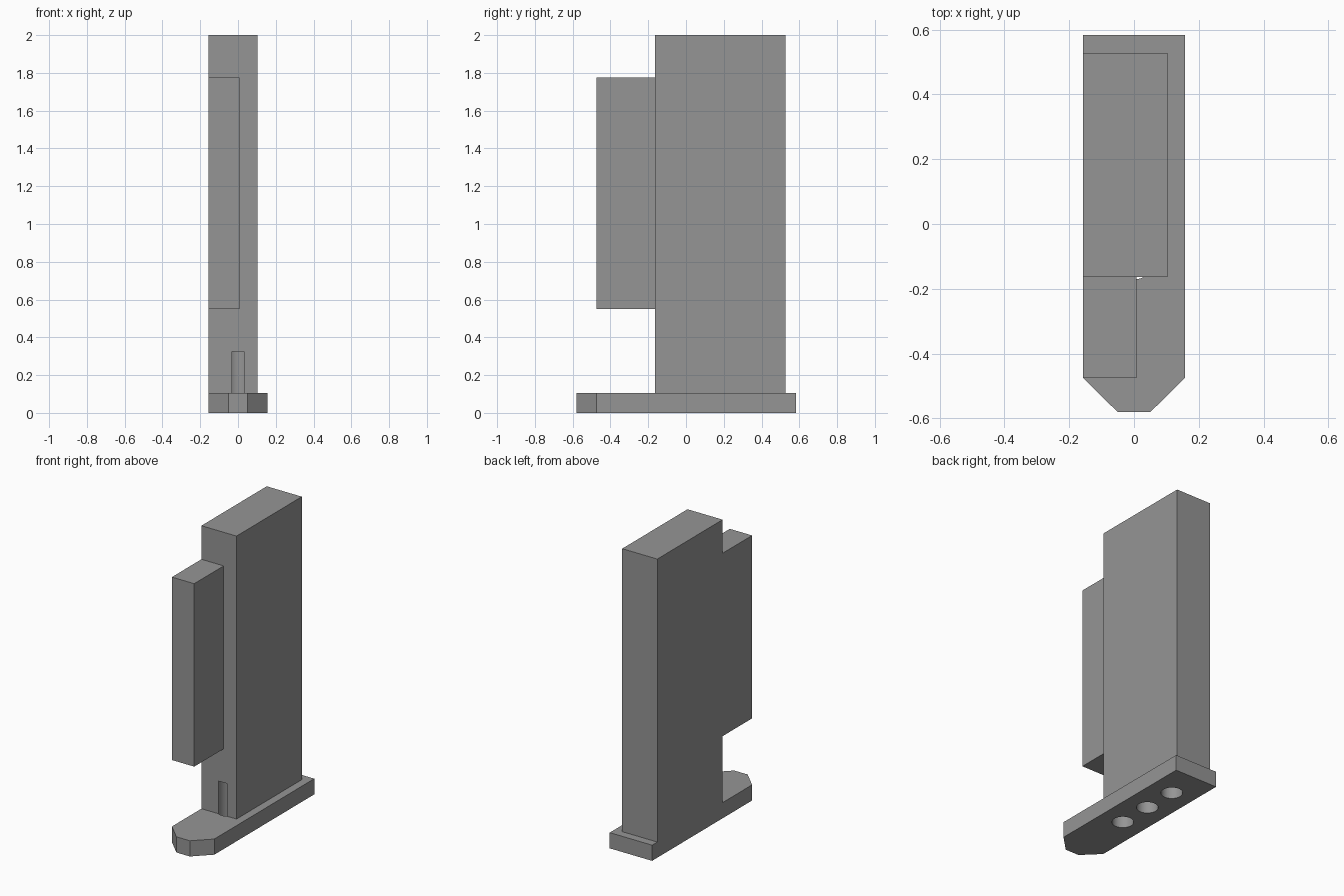
import bpy
import bmesh
import math

if "Cube" in bpy.data.objects:
    bpy.data.objects.remove(bpy.data.objects["Cube"])

grey = bpy.data.materials.new("mid_grey")
grey.diffuse_color = (0.3, 0.3, 0.3, 1)
grey.use_nodes = True
grey.node_tree.nodes["Principled BSDF"].inputs["Base Color"].default_value = grey.diffuse_color


def prism(name, outline, z0, z1):
    """Extrude a counter-clockwise xy outline from z0 to z1."""
    bm = bmesh.new()
    face = bm.faces.new([bm.verts.new((x, y, z0)) for x, y in outline])
    ext = bmesh.ops.extrude_face_region(bm, geom=[face])
    for v in ext["geom"]:
        if isinstance(v, bmesh.types.BMVert):
            v.co.z = z1
    bmesh.ops.recalc_face_normals(bm, faces=bm.faces)
    mesh = bpy.data.meshes.new(name)
    bm.to_mesh(mesh)
    bm.free()
    mesh.materials.append(grey)
    obj = bpy.data.objects.new(name, mesh)
    bpy.context.collection.objects.link(obj)
    return obj


def box(name, x0, x1, y0, y1, z0, z1):
    return prism(name, [(x0, y0), (x1, y0), (x1, y1), (x0, y1)], z0, z1)


def combine(target, other, operation):
    """Apply a boolean and discard the helper."""
    mod = target.modifiers.new(operation, "BOOLEAN")
    mod.operation = operation
    mod.solver = "EXACT"
    mod.object = other
    bpy.context.view_layer.objects.active = target
    bpy.ops.object.modifier_apply(modifier=mod.name)
    bpy.data.objects.remove(other)


W = 0.157          # half width of the foot
FRONT = -0.163     # front of the upright slab

# Foot plate with chamfered nose
bracket = prism("bracket", [(-W, 0.583), (-W, -0.475), (-0.05, -0.581),
                            (0.05, -0.581), (W, -0.475), (W, 0.583)], 0, 0.105)

# Upright slab and the thinner tongue in front of it
combine(bracket, box("slab", -W, 0.103, FRONT, 0.528, 0.05, 2.0), "UNION")
combine(bracket, box("tongue", -W, 0.008, -0.475, FRONT + 0.1, 0.55, 1.775), "UNION")

# Three blind holes from below; the front one breaks through the slab face
R, SIDES = 0.066, 40
for i in range(3):
    cy = -0.105 + 0.23 * i
    ring = [(R * math.cos(2 * math.pi * k / SIDES),
             cy + R * math.sin(2 * math.pi * k / SIDES)) for k in range(SIDES)]
    combine(bracket, prism("hole", ring, -0.1, 0.324), "DIFFERENCE")

# Smooth hole walls, sharp edges elsewhere
bpy.ops.object.select_all(action="DESELECT")
bracket.select_set(True)
bpy.context.view_layer.objects.active = bracket
bpy.ops.object.shade_smooth_by_angle(angle=math.radians(30))
